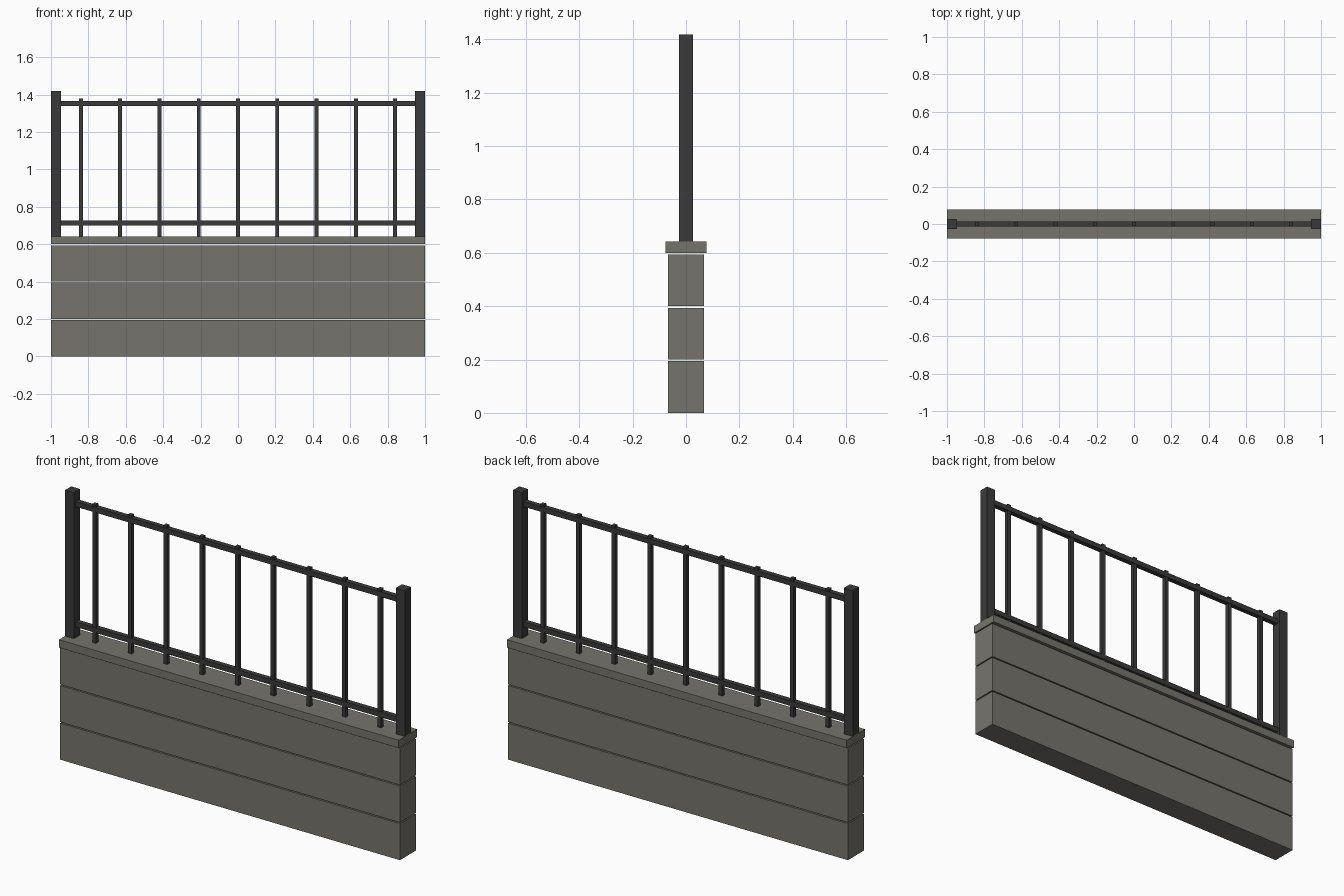
import bpy

if "Cube" in bpy.data.objects:
    bpy.data.objects.remove(bpy.data.objects["Cube"])


def material(name, rgb):
    m = bpy.data.materials.new(name)
    m.diffuse_color = (*rgb, 1)
    m.use_nodes = True
    m.node_tree.nodes["Principled BSDF"].inputs["Base Color"].default_value = m.diffuse_color
    return m


stone = material("grey_stone", (0.180, 0.175, 0.152))
metal = material("dark_metal", (0.043, 0.043, 0.043))


def box(name, x, y, z, mat):
    """Box given by its (min, max) range on each axis."""
    bpy.ops.mesh.primitive_cube_add(
        size=1, location=[sum(r) / 2 for r in (x, y, z)])
    ob = bpy.context.object
    ob.name = name
    ob.scale = [r[1] - r[0] for r in (x, y, z)]
    bpy.ops.object.transform_apply(location=False, rotation=False, scale=True)
    ob.data.materials.append(mat)
    return ob


CAP_TOP = 0.642

# Wall: three courses with thin open joints, then a wider cap
for i in range(3):
    box(f"wall_course_{i + 1}", (-1, 1), (-0.067, 0.067),
        (i * 0.2, i * 0.2 + 0.194), stone)
box("wall_cap", (-1, 1), (-0.077, 0.077), (0.6, CAP_TOP), stone)

# End posts
for side, x in (("left", (-1, -0.947)), ("right", (0.947, 1))):
    box(f"post_{side}", x, (-0.026, 0.026), (CAP_TOP, 1.418), metal)

# Horizontal rails between the posts
for name, z in (("bottom_rail", 0.713), ("top_rail", 1.353)):
    box(name, (-0.947, 0.947), (-0.0135, 0.0135), (z - 0.0135, z + 0.0135), metal)

# Nine square balusters
for i in range(9):
    x = (i - 4) * 0.21
    box(f"baluster_{i + 1}", (x - 0.0105, x + 0.0105), (-0.0105, 0.0105),
        (CAP_TOP, 1.379), metal)
